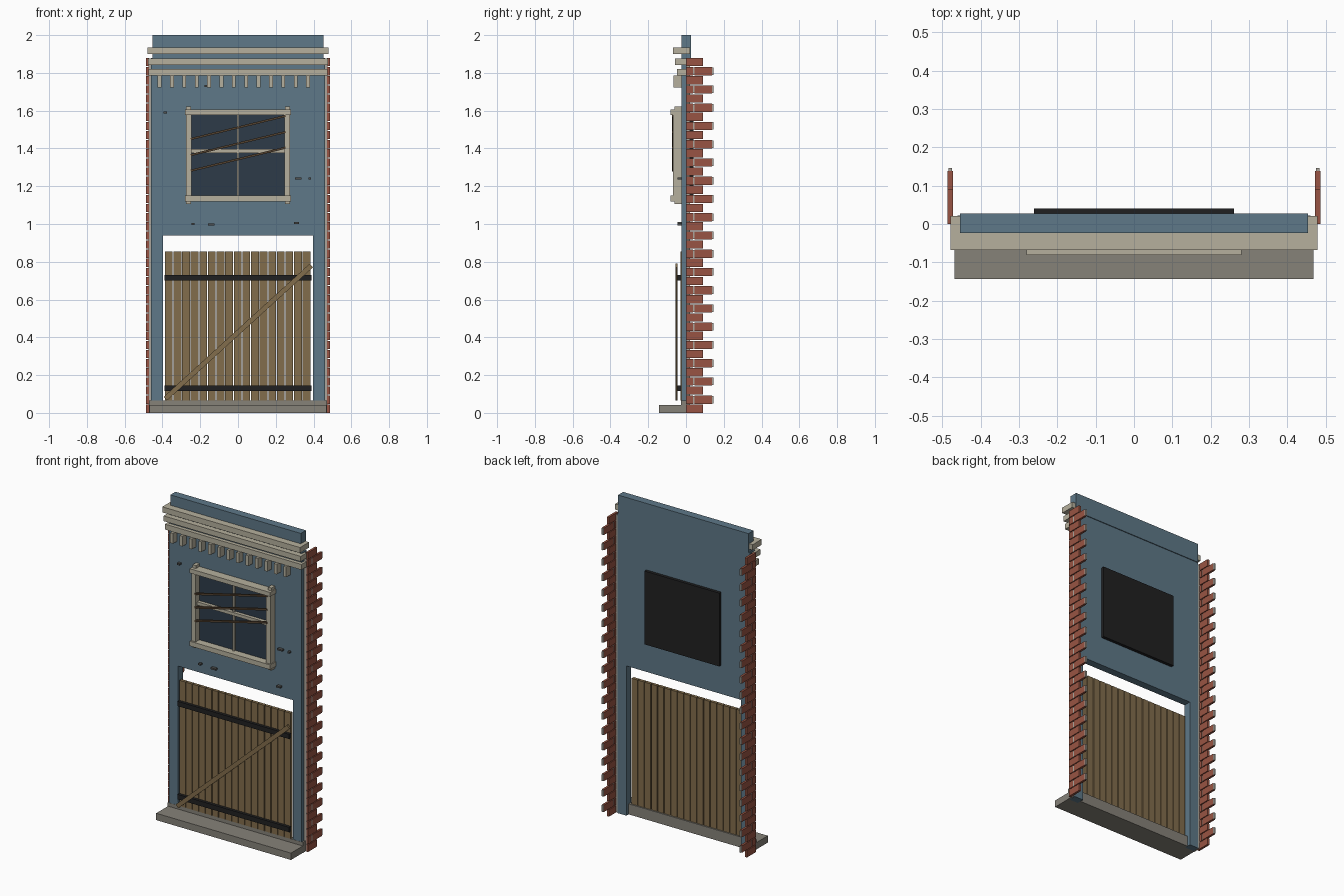
import bpy
import bmesh
from math import atan2, hypot
from mathutils import Matrix, Vector

old = bpy.data.objects.get("Cube")
if old:
    bpy.data.objects.remove(old, do_unlink=True)


def material(name, rgb):
    # 8-bit display colour converted to linear
    lin = [((c / 255 + 0.055) / 1.055) ** 2.4 for c in rgb]
    m = bpy.data.materials.new(name)
    m.use_nodes = True
    m.diffuse_color = (*lin, 1)
    bsdf = next(n for n in m.node_tree.nodes if n.type == 'BSDF_PRINCIPLED')
    bsdf.inputs["Base Color"].default_value = (*lin, 1)
    return m


BLUE = material("blue_paint", (94, 120, 136))
CREAM = material("cream_trim", (182, 176, 157))
STONE = material("grey_stone", (134, 130, 121))
WOOD = material("plank_wood", (130, 109, 76))
DARKWOOD = material("dark_wood", (84, 66, 48))
GLASS = material("dark_glass", (45, 59, 73))
BLACK = material("black_iron", (32, 32, 33))
BRICK = material("red_brick", (152, 84, 67))
MORTAR = material("mortar", (172, 166, 156))
CHIP = material("worn_patch", (82, 82, 80))


def add_box(bm, x, y, z):
    centre = Vector([(a + b) / 2 for a, b in (x, y, z)])
    size = [b - a for a, b in (x, y, z)]
    bmesh.ops.create_cube(bm, size=1, matrix=Matrix.Translation(centre) @ Matrix.Diagonal((*size, 1)))


def add_bar(bm, start, end, width, y):
    # slanted bar lying in the plane of the wall
    dx, dz = end[0] - start[0], end[1] - start[1]
    mid = Vector(((start[0] + end[0]) / 2, (y[0] + y[1]) / 2, (start[1] + end[1]) / 2))
    size = (hypot(dx, dz), y[1] - y[0], width, 1)
    turn = Matrix.Rotation(-atan2(dz, dx), 4, 'Y')
    bmesh.ops.create_cube(bm, size=1, matrix=Matrix.Translation(mid) @ turn @ Matrix.Diagonal(size))


def finish(name, bm, mat):
    mesh = bpy.data.meshes.new(name)
    bm.to_mesh(mesh)
    bm.free()
    mesh.materials.append(mat)
    ob = bpy.data.objects.new(name, mesh)
    bpy.context.scene.collection.objects.link(ob)
    return ob


def boxes(name, mat, parts):
    bm = bmesh.new()
    for part in parts:
        add_box(bm, *part)
    return finish(name, bm, mat)


def mirrored(x):
    return [x, (-x[1], -x[0])]


# Wall with a wide doorway, and the parapet above
WALL_Y = (-0.025, 0.022)
boxes("wall", BLUE,
      [((-0.46, 0.46), WALL_Y, (0.94, 1.88))]
      + [(x, WALL_Y, (0, 0.94)) for x in mirrored((0.398, 0.46))])
boxes("parapet", BLUE, [((-0.453, 0.453), (-0.024, 0.027), (1.88, 2))])

# Doorstep and threshold
boxes("doorstep", STONE, [((-0.468, 0.468), (-0.143, -0.02), (0, 0.043))])
boxes("threshold", STONE, [((-0.47, 0.47), (-0.026, 0), (0, 0.066))])

# Cornice mouldings and dentils
boxes("cornice", CREAM, [
    ((-0.478, 0.478), (-0.068, 0.021), (1.9, 1.935)),
    ((-0.476, 0.476), (-0.058, 0), (1.842, 1.875)),
    ((-0.474, 0.474), (-0.048, 0), (1.786, 1.82))])
boxes("dentils", CREAM, [
    ((-0.425 + i * 0.0655, -0.405 + i * 0.0655), (-0.066, -0.02), (1.722, 1.786))
    for i in range(13)])

# Toothed brick edges on both sides
bricks, mortar = [], []
pitch, height = 0.0483, 0.0435
for row in range(39):
    z0 = row * pitch
    z = (z0, z0 + height)
    for x in mirrored((0.472, 0.486)):
        if row % 2:
            bricks += [(x, (0, 0.037), z), (x, (0.046, 0.138), z)]
        else:
            bricks.append((x, (0, 0.09), z))
    if row % 2:
        for x in mirrored((0.474, 0.484)):
            mortar.append((x, (0.005, 0.146), (z0 + 0.002, z0 + height - 0.002)))
for x in mirrored((0.457, 0.475)):
    mortar.append((x, (0, 0.02), (0.003, 1.87)))
boxes("edge_bricks", BRICK, bricks)
boxes("brick_mortar", MORTAR, mortar)

# Window
frame = [
    ((-0.28, 0.28), (-0.081, -0.02), (1.578, 1.605)),
    ((-0.28, 0.28), (-0.081, -0.02), (1.12, 1.15))]
for x in mirrored((0.245, 0.275)):
    frame.append((x, (-0.07, -0.02), (1.15, 1.578)))
for x in mirrored((0.25, 0.274)):
    frame += [(x, (-0.06, -0.02), (1.605, 1.623)), (x, (-0.06, -0.02), (1.105, 1.12))]
frame += [((-0.245, 0.245), (-0.055, -0.03), (1.376, 1.396)),
          ((-0.006, 0.006), (-0.048, -0.03), (1.15, 1.578))]
boxes("window_frame", CREAM, frame)
boxes("window_glass", GLASS, [((-0.246, 0.246), (-0.034, -0.024), (1.148, 1.58))])
boxes("window_backing", BLACK, [((-0.26, 0.26), (0.02, 0.041), (1.12, 1.58))])

# Slanted slats across the window
bm = bmesh.new()
for low in (1.45, 1.365, 1.282):
    add_bar(bm, (-0.25, low), (0.252, low + 0.122), 0.011, (-0.074, -0.062))
finish("window_slats", bm, DARKWOOD)

# Plank gate with bands and a diagonal brace
step = 0.0456
boxes("gate_planks", WOOD, [
    ((-0.387 + i * step, -0.387 + i * step + 0.041), (-0.028, -0.008), (0.066, 0.855))
    for i in range(17)])
boxes("gate_bands", BLACK, [
    ((-0.388, 0.388), (-0.046, -0.027), z) for z in ((0.7, 0.73), (0.115, 0.146))])
bm = bmesh.new()
add_bar(bm, (-0.385, 0.075), (0.388, 0.78), 0.026, (-0.056, -0.044))
finish("gate_brace", bm, WOOD)

# Small worn patches on the wall
bm = bmesh.new()
for x, z, w in ((-0.385, 1.59, 0.018), (0.32, 1.24, 0.034), (0.38, 1.24, 0.014),
                (0.31, 1.005, 0.028), (-0.238, 1.0, 0.016), (-0.142, 0.997, 0.036),
                (-0.17, 1.73, 0.016)):
    add_box(bm, (x - w / 2, x + w / 2), (-0.044, -0.024), (z - 0.005, z + 0.005))
finish("wall_patches", bm, CHIP)
